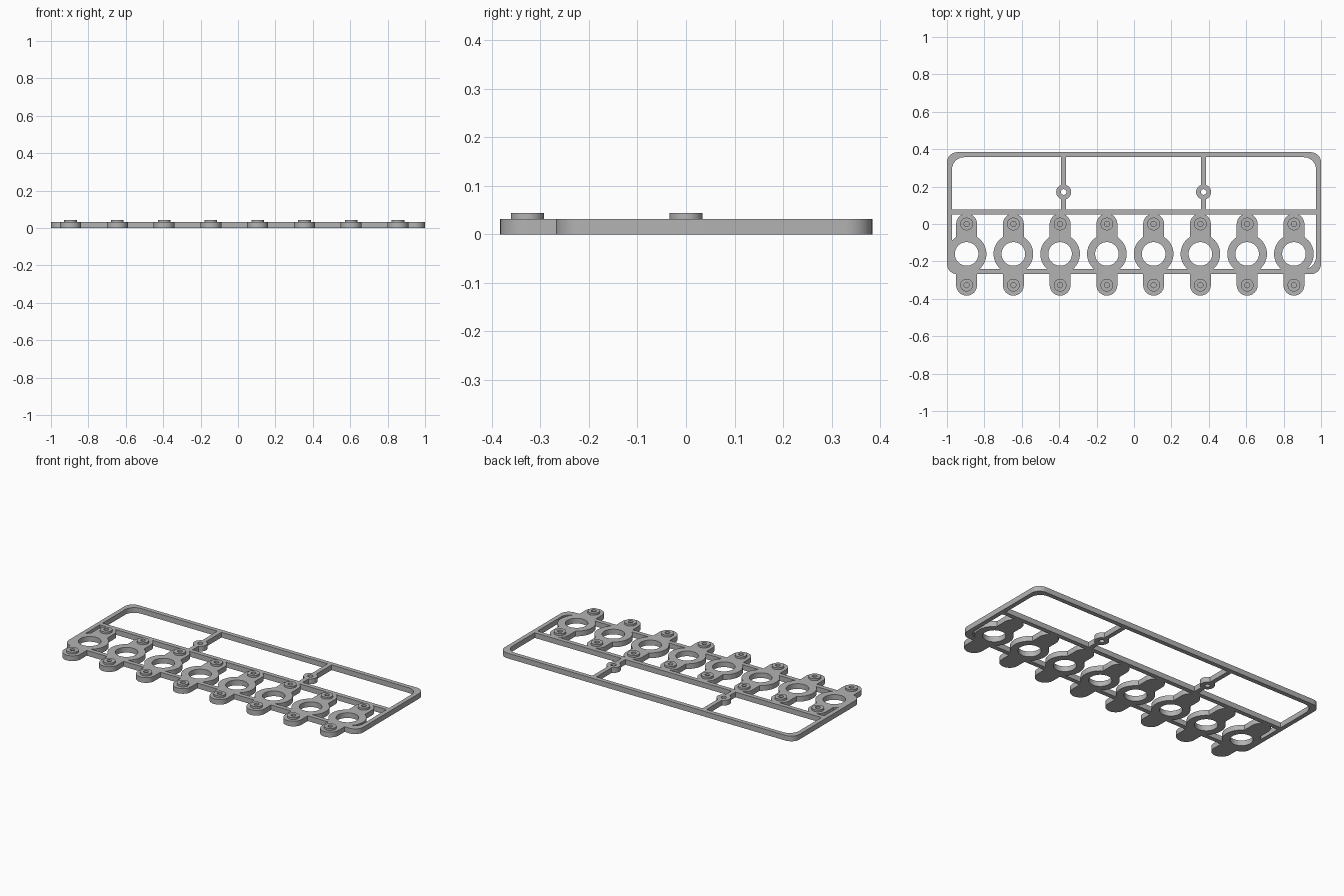
import bpy
import math

cube = bpy.data.objects.get("Cube")
if cube:
    bpy.data.objects.remove(cube, do_unlink=True)

THICK, BOSS_TOP, RAIL = 0.032, 0.044, 0.027
BACK, FRONT = 0.384, -0.268
RING_Y, TAB_Y = -0.16, -0.327
TAB_R, RING_R, BORE_R, BOSS_R, HOLE_R = 0.056, 0.106, 0.063, 0.034, 0.014

grey = bpy.data.materials.new("plain grey")
grey.use_nodes = True
COLOUR = (0.45, 0.45, 0.45, 1)
grey.diffuse_color = COLOUR
grey.node_tree.nodes["Principled BSDF"].inputs["Base Color"].default_value = COLOUR


def arc(x, y, r, start, end, steps=16):
    angles = [math.radians(start + (end - start) * i / steps) for i in range(steps + 1)]
    return [(x + r * math.cos(a), y + r * math.sin(a)) for a in angles]


def circle(x, y, r, steps=40):
    return arc(x, y, r, 0, 360, steps)[:-1]


def rectangle(x0, x1, y0, y1):
    return [(x0, y0), (x1, y0), (x1, y1), (x0, y1)]


def rounded(x0, x1, y0, y1, r):
    return (arc(x1 - r, y1 - r, r, 0, 90, 10) + arc(x0 + r, y1 - r, r, 90, 180, 10)
            + arc(x0 + r, y0 + r, r, 180, 270, 10) + arc(x1 - r, y0 + r, r, 270, 360, 10))


def plate_mesh(name, loops, z0, z1):
    """Extruded flat profile; inner loops become holes."""
    curve = bpy.data.curves.new(name + " profile", 'CURVE')
    curve.dimensions = '2D'
    curve.fill_mode = 'BOTH'
    curve.extrude = (z1 - z0) / 2
    for loop in loops:
        spline = curve.splines.new('POLY')
        spline.points.add(len(loop) - 1)
        for point, (x, y) in zip(spline.points, loop):
            point.co = (x, y, 0, 1)
        spline.use_cyclic_u = True
    helper = bpy.data.objects.new(name + " helper", curve)
    bpy.context.collection.objects.link(helper)
    graph = bpy.context.evaluated_depsgraph_get()
    mesh = bpy.data.meshes.new_from_object(helper.evaluated_get(graph))
    bpy.data.objects.remove(helper, do_unlink=True)
    bpy.data.curves.remove(curve)
    for vertex in mesh.vertices:
        vertex.co.z += (z0 + z1) / 2
    mesh.name = name
    mesh.materials.clear()
    mesh.materials.append(grey)
    return mesh


parts = []


def place(name, mesh, x=0, y=0):
    part = bpy.data.objects.new(name, mesh)
    part.location = (x, y, 0)
    bpy.context.collection.objects.link(part)
    parts.append(part)


def plate(name, loops, z0=0, z1=THICK):
    place(name, plate_mesh(name, loops, z0, z1))


# Outer frame and the long middle rail
plate("outer_frame", [rounded(-1, 1, FRONT, BACK, 0.055),
                      rounded(-1 + RAIL, 1 - RAIL, FRONT + RAIL, BACK - RAIL, 0.065)])
plate("middle_rail", [rectangle(-0.98, 0.98, 0.05, 0.05 + RAIL)])

# Cross struts, each with a pierced lug
LUG_Y, LUG_R = 0.171, 0.04
for side, x in (("right", -0.376), ("left", 0.372)):
    half = RAIL / 2
    plate(side + "_lug", [circle(x, LUG_Y, LUG_R), circle(x, LUG_Y, 0.015)])
    plate(side + "_strut_front", [rectangle(x - half, x + half, 0.07, LUG_Y - 0.035)])
    plate(side + "_strut_back", [rectangle(x - half, x + half, LUG_Y + 0.035, BACK - 0.02)])

# Eight ring holders with a tab and a raised boss at each end
meet = math.degrees(math.acos(TAB_R / RING_R))
outline = (arc(0, 0, TAB_R, 0, 180) + arc(0, RING_Y, RING_R, 180 - meet, 180 + meet)
           + arc(0, TAB_Y, TAB_R, 180, 360) + arc(0, RING_Y, RING_R, -meet, meet))
holder = plate_mesh("ring_holder", [outline, circle(0, RING_Y, BORE_R, 48),
                                    circle(0, 0, HOLE_R, 24), circle(0, TAB_Y, HOLE_R, 24)],
                    0, THICK)
boss = plate_mesh("boss", [circle(0, 0, BOSS_R), circle(0, 0, HOLE_R, 24)], THICK, BOSS_TOP)
floor = plate_mesh("hole_floor", [circle(0, 0, HOLE_R, 24)], 0, 0.008)

for i in range(8):
    x = -0.895 + 0.25 * i
    place(f"ring_holder_{i + 1}", holder, x)
    for end, y in (("back", 0), ("front", TAB_Y)):
        place(f"{end}_boss_{i + 1}", boss, x, y)
        place(f"{end}_hole_floor_{i + 1}", floor, x, y)

# Smooth round walls, crisp rims
bpy.ops.object.select_all(action='DESELECT')
for part in parts:
    part.select_set(True)
bpy.context.view_layer.objects.active = parts[0]
bpy.ops.object.shade_smooth_by_angle(angle=math.radians(30))
